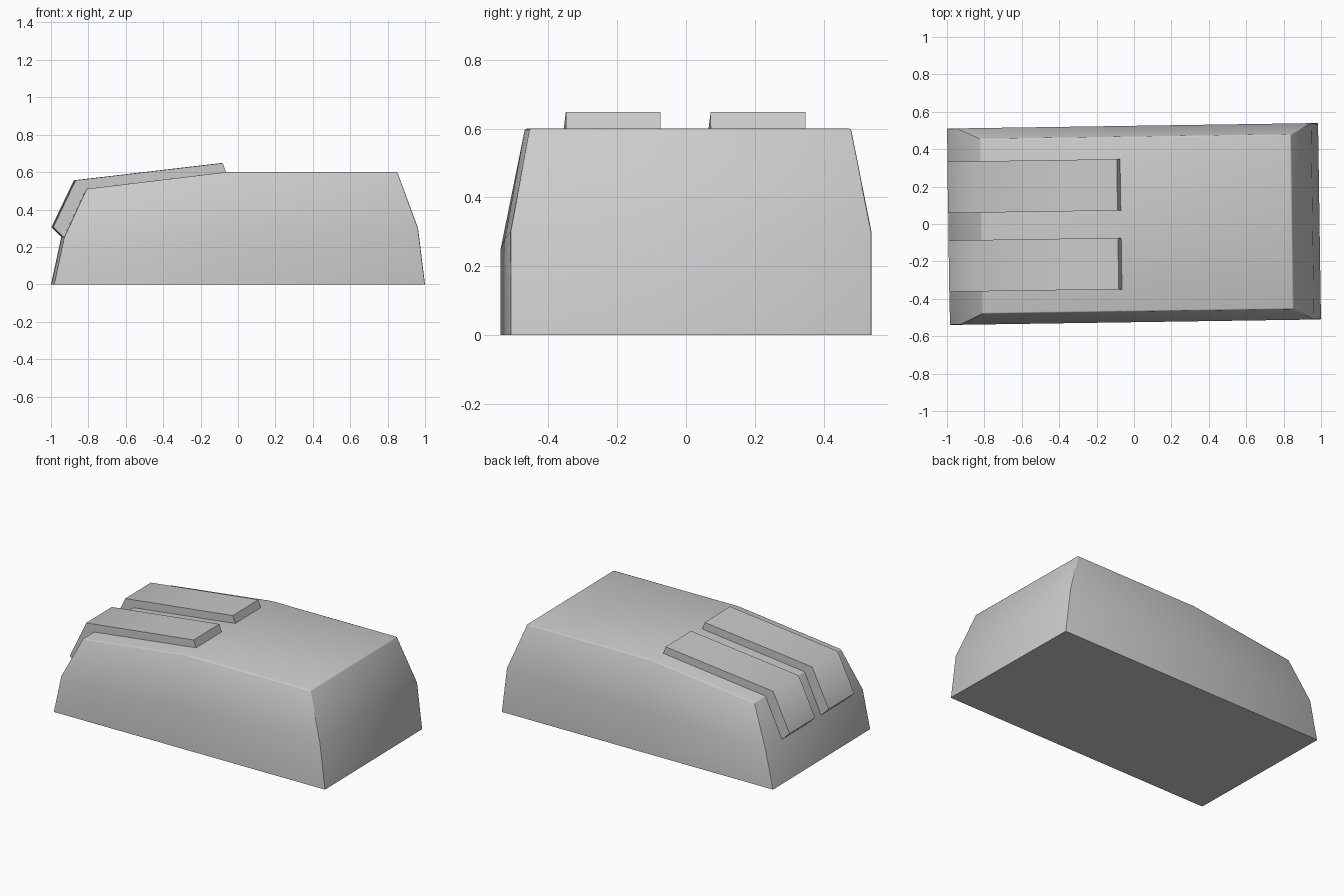
import bpy, bmesh, math

if "Cube" in bpy.data.objects:
    bpy.data.objects.remove(bpy.data.objects["Cube"])

TURN = math.radians(0.85)  # the whole model is turned slightly about z


def finish(name, bm, angle):
    bmesh.ops.recalc_face_normals(bm, faces=bm.faces)
    mesh = bpy.data.meshes.new(name)
    bm.to_mesh(mesh)
    bm.free()
    ob = bpy.data.objects.new(name, mesh)
    bpy.context.collection.objects.link(ob)
    ob.rotation_euler.z = TURN
    bpy.ops.object.select_all(action='DESELECT')
    ob.select_set(True)
    bpy.context.view_layer.objects.active = ob
    bpy.ops.object.shade_smooth_by_angle(angle=math.radians(angle))
    return ob


# body: base, widest and top levels, each as half width and (x, z) stations
levels = [
    (0.525, [(-0.992, 0), (-0.07, 0), (0.992, 0)]),
    (0.525, [(-0.938, 0.25), (-0.07, 0.28), (0.955, 0.30)]),
    (0.467, [(-0.817, 0.51), (-0.07, 0.60), (0.845, 0.60)]),
]
bm = bmesh.new()
rings = []
for w, st in levels:
    pts = [(x, -w, z) for x, z in st] + [(x, w, z) for x, z in reversed(st)]
    rings.append([bm.verts.new(p) for p in pts])
for a, b in zip(rings, rings[1:]):
    for i in range(6):
        j = (i + 1) % 6
        bm.faces.new((a[i], a[j], b[j], b[i]))
for r in (rings[0], rings[2]):
    bm.faces.new((r[0], r[1], r[4], r[5]))
    bm.faces.new((r[1], r[2], r[3], r[4]))
# slightly softened upper edges and corners
bm.normal_update()
edges = [e for e in bm.edges if e.calc_face_angle() > math.radians(35)
         and max(v.co.z for v in e.verts) > 0.01]
bmesh.ops.bevel(bm, geom=edges, offset=0.006, segments=2, profile=0.5, affect='EDGES')
finish("body", bm, 40)

# two bent button slabs lying on the sloped end
profile = [(-0.087, 0.648), (-0.873, 0.556), (-0.993, 0.305),
           (-0.932, 0.247), (-0.810, 0.505), (-0.068, 0.596)]
for name, s in (("left_button", 1), ("right_button", -1)):
    bm = bmesh.new()
    a = [bm.verts.new((x, s * 0.073, z)) for x, z in profile]
    b = [bm.verts.new((x, s * 0.348, z)) for x, z in profile]
    for i in range(6):
        j = (i + 1) % 6
        bm.faces.new((a[i], a[j], b[j], b[i]))
    for r in (a, b):
        bm.faces.new((r[0], r[1], r[4], r[5]))
        bm.faces.new((r[1], r[2], r[3], r[4]))
    finish(name, bm, 60)
